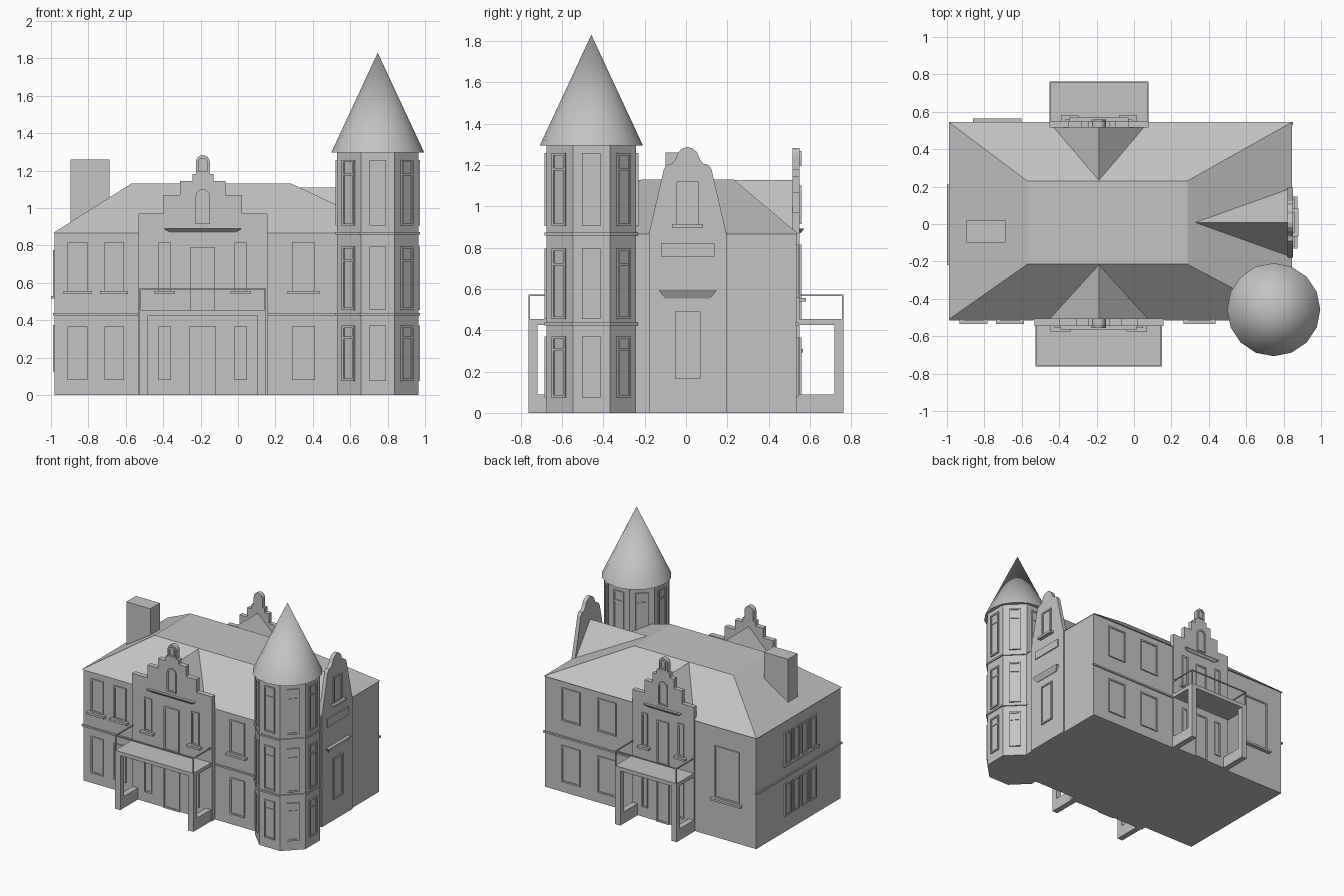
import bpy, bmesh
from math import pi, sin, cos, radians
from mathutils import Matrix, Vector

cube = bpy.data.objects.get("Cube")
if cube:
    bpy.data.objects.remove(cube, do_unlink=True)

stone = bpy.data.materials.new("grey_stone")
stone.use_nodes = True
GREY = (0.55, 0.55, 0.55, 1)
stone.diffuse_color = GREY
stone.node_tree.nodes["Principled BSDF"].inputs["Base Color"].default_value = GREY


# ---- helpers ----
def facade(x, y, degrees):
    """Wall frame: local x runs along the wall, y up, z outwards."""
    return (Matrix.Translation((x, y, 0)) @ Matrix.Rotation(radians(degrees), 4, 'Z')
            @ Matrix.Rotation(pi / 2, 4, 'X'))


def rect(u0, v0, u1, v1):
    return [(u0, v0), (u1, v0), (u1, v1), (u0, v1)]


def arch(u, w, v0, v1, n=8):
    r = w / 2
    curve = [(u + r * cos(pi * i / n), v1 - r + r * sin(pi * i / n)) for i in range(n + 1)]
    return [(u - r, v0), (u + r, v0)] + curve


def mirrored(half):
    return half + [(-u, v) for u, v in reversed(half) if u > 0]


def loft(bm, m, low, z0, high, z1):
    a = [bm.verts.new(m @ Vector((*p, z0))) for p in low]
    b = [bm.verts.new(m @ Vector((*p, z1))) for p in high]
    bm.faces.new(a[::-1])
    bm.faces.new(b)
    for i in range(len(a)):
        j = (i + 1) % len(a)
        bm.faces.new((a[i], a[j], b[j], b[i]))


def prism(bm, m, pts, z0, z1):
    loft(bm, m, pts, z0, pts, z1)


def ring(bm, m, outer, inner, z1):
    loops = [[bm.verts.new(m @ Vector((*p, z))) for p in pts]
             for pts, z in ((outer, 0), (outer, z1), (inner, z1), (inner, 0))]
    n = len(outer)
    for a, b in zip(loops, loops[1:]):
        for i in range(n):
            j = (i + 1) % n
            bm.faces.new((a[i], a[j], b[j], b[i]))


def box(bm, x0, x1, y0, y1, z0, z1):
    prism(bm, Matrix(), rect(x0, y0, x1, y1), z0, z1)


def finish(name, bm, smooth=False):
    bmesh.ops.recalc_face_normals(bm, faces=bm.faces)
    mesh = bpy.data.meshes.new(name)
    bm.to_mesh(mesh)
    bm.free()
    mesh.materials.append(stone)
    ob = bpy.data.objects.new(name, mesh)
    bpy.context.collection.objects.link(ob)
    if smooth:
        bpy.context.view_layer.objects.active = ob
        ob.select_set(True)
        bpy.ops.object.shade_smooth_by_angle(angle=radians(30))
        ob.select_set(False)


def window(bm, m, u, w, v0, v1, sill=False, transom=False, arched=False):
    t, r = 0.012, w / 2
    if arched:
        outer, inner = arch(u, w, v0, v1), arch(u, w - 2 * t, v0 + t, v1 - t)
    else:
        outer = rect(u - r, v0, u + r, v1)
        inner = rect(u - r + t, v0 + t, u + r - t, v1 - t)
    ring(bm, m, outer, inner, 0.01)
    prism(bm, m, inner, -0.005, 0.003)
    if transom:
        v = v0 + 0.76 * (v1 - v0)
        prism(bm, m, rect(u - r + t, v, u + r - t, v + t), 0, 0.009)
    if sill:
        prism(bm, m, rect(u - r - 0.022, v0 - 0.017, u + r + 0.022, v0), 0, 0.03)


def ledge(bm, m, half, v0, v1, out):
    """Moulding that tapers back to the wall underneath."""
    turn = m @ Matrix.Rotation(-pi / 2, 4, 'X')
    loft(bm, turn, rect(-half + 0.03, -0.004, half - 0.03, 0.004), v0,
         rect(-half, -out, half, 0.004), v1 - 0.005)
    prism(bm, turn, rect(-half, -out, half, 0.004), v1 - 0.005, v1)


EAVE, TOP = 0.865, 1.13
LOWER, UPPER = (0.08, 0.365), (0.557, 0.815)
CX = -0.188

# ---- main block, hipped roof and chimney ----
bm = bmesh.new()
box(bm, -0.98, 0.84, -0.505, 0.535, 0, EAVE)
finish("main_walls", bm)

bm = bmesh.new()
loft(bm, Matrix(), rect(-0.99, -0.51, 0.845, 0.545), EAVE,
     rect(-0.57, -0.215, 0.285, 0.23), TOP)
finish("main_roof", bm)

bm = bmesh.new()
box(bm, -0.895, -0.688, -0.098, 0.02, 0.88, 1.26)
finish("chimney", bm)

bm = bmesh.new()
for x0, x1, y0, y1 in ((-0.988, CX - 0.35, -0.515, -0.5), (CX + 0.35, 0.55, -0.515, -0.5),
                       (0.075, 0.85, 0.53, 0.545), (-0.99, -0.975, -0.513, 0.543)):
    box(bm, x0, x1, y0, y1, 0.424, 0.437)
finish("string_course", bm)

# ---- stepped bays, with dormer roof, windows and porch, front and back ----
for side, y, turn, half, depth in (("front", -0.545, 0, 0.345, 0.04),
                                   ("back", 0.55, 180, 0.265, 0.035)):
    m = facade(CX, y, turn)
    s = half / 0.345
    bm = bmesh.new()
    steps = [(half, 0)]
    widths = [half, 0.21 * s, 0.121 * s, 0.056, 0.037]
    for i, v in enumerate((0.97, 1.07, 1.145, 1.18)):
        steps += [(widths[i], v), (widths[i + 1], v)]
    steps += [(0.037 * cos(a * pi / 8), 1.245 + 0.037 * sin(a * pi / 8)) for a in range(5)]
    steps[-1] = (0, steps[-1][1])
    prism(bm, m, mirrored(steps), -depth, 0)
    finish(side + "_stepped_gable", bm)

    bm = bmesh.new()
    prism(bm, m, [(-0.265, EAVE), (0.265, EAVE), (0, TOP - 0.003)], -0.325, -depth + 0.005)
    finish(side + "_dormer_roof", bm)

    bm = bmesh.new()
    for u in (-0.203 * s, 0.203 * s):
        window(bm, m, u, 0.066 * s, *LOWER)
        window(bm, m, u, 0.066 * s, *UPPER, sill=True)
    window(bm, m, 0, 0.14 * s, 0, 0.365)
    window(bm, m, 0, 0.13 * s, 0.45, 0.79)
    window(bm, m, 0, 0.078, 0.915, 1.1, arched=True)
    window(bm, m, 0, 0.05, 1.195, 1.268, arched=True)
    ledge(bm, m, 0.205 * s, 0.87, 0.892, 0.02)
    finish(side + "_bay_windows", bm)

    # porch: slab on two open side frames, thin railing above
    reach, h = 0.763 - abs(y), min(half, 0.338)
    bm = bmesh.new()
    prism(bm, m, rect(-h, 0.425, h, 0.455), -0.01, reach)
    for u0, u1 in ((-h, -h + 0.045), (h - 0.045, h)):
        prism(bm, m, rect(u0, 0, u1, 0.43), reach - 0.045, reach)
        prism(bm, m, rect(u0, 0, u1, 0.09), -0.01, reach - 0.045)
    finish(side + "_porch", bm)

    bm = bmesh.new()
    t = 0.008
    prism(bm, m, rect(-h, 0.565, h, 0.573), reach - t, reach)
    for u in (-h, h - t):
        prism(bm, m, rect(u, 0.565, u + t, 0.573), -0.01, reach - t)
        prism(bm, m, rect(u, 0.45, u + t, 0.565), reach - t, reach)
    finish(side + "_railing", bm)

# ---- curved gable on the +x wall ----
m = facade(0.85, 0.008, 90)
bm = bmesh.new()
prism(bm, m, mirrored([(0.188, 0), (0.188, EAVE), (0.115, 1.18), (0.1, 1.2), (0.075, 1.207),
                       (0.06, 1.225), (0.046, 1.26), (0.024, 1.28), (0, 1.286)]), -0.03, 0)
finish("curved_gable", bm)
bm = bmesh.new()
prism(bm, m, [(-0.185, EAVE), (0.185, EAVE), (0, 1.11)], -0.52, -0.025)
finish("side_dormer_roof", bm)
bm = bmesh.new()
window(bm, m, 0, 0.106, 0.915, 1.12, sill=True)
window(bm, m, 0, 0.122, 0.165, 0.49)
prism(bm, m, rect(-0.13, 0.757, 0.13, 0.82), 0, 0.008)
ledge(bm, m, 0.138, 0.553, 0.595, 0.025)
finish("curved_gable_details", bm)

# ---- windows on the plain walls ----
bm = bmesh.new()
m = facade(0, -0.505, 0)
for u, w in ((-0.858, 0.105), (-0.662, 0.105), (0.35, 0.125)):
    window(bm, m, u, w, *LOWER)
    window(bm, m, u, w, *UPPER, sill=True)
finish("front_windows", bm)

bm = bmesh.new()
m = facade(0, 0.535, 180)
for u in (-0.617, -0.305):
    window(bm, m, u, 0.16, *LOWER)
    window(bm, m, u, 0.16, *UPPER)
window(bm, m, 0.73, 0.215, 0.31, 0.715, sill=True)
finish("back_windows", bm)

bm = bmesh.new()
m = facade(-0.98, 0, -90)
for i in range(4):
    u = 0.005 + (i - 1.5) * 0.104
    window(bm, m, u, 0.08, 0.125, 0.375)
    window(bm, m, u, 0.08, 0.53, 0.775)
prism(bm, m, rect(-0.21, 0.515, 0.22, 0.53), 0, 0.02)
finish("side_windows", bm)

# ---- corner tower ----
TX, TY, APOTHEM = 0.747, -0.458, 0.217


def octagon(apothem):
    r = apothem / cos(pi / 8)
    return [(TX + r * cos(pi / 8 + k * pi / 4), TY + r * sin(pi / 8 + k * pi / 4))
            for k in range(8)]


bm = bmesh.new()
prism(bm, Matrix(), octagon(APOTHEM), 0, 1.3)
finish("tower_walls", bm)
bm = bmesh.new()
for z in (0.424, 0.859):
    prism(bm, Matrix(), octagon(APOTHEM + 0.009), z, z + 0.013)
finish("tower_bands", bm)

bm = bmesh.new()
for k in range(8):
    a = k * pi / 4
    m = facade(TX + APOTHEM * sin(a), TY - APOTHEM * cos(a), k * 45)
    for level, (v0, v1) in enumerate(((0.075, 0.37), (0.455, 0.795), (0.905, 1.257))):
        if level == 2 or k in (0, 1, 2, 3, 7):
            window(bm, m, 0, 0.09, v0, v1, transom=True)
finish("tower_windows", bm)

bm = bmesh.new()
bmesh.ops.create_cone(bm, cap_ends=True, segments=16, radius1=0.249, radius2=0, depth=0.535,
                      matrix=Matrix.Translation((TX, TY, 1.5625)))
finish("tower_roof", bm, smooth=True)
